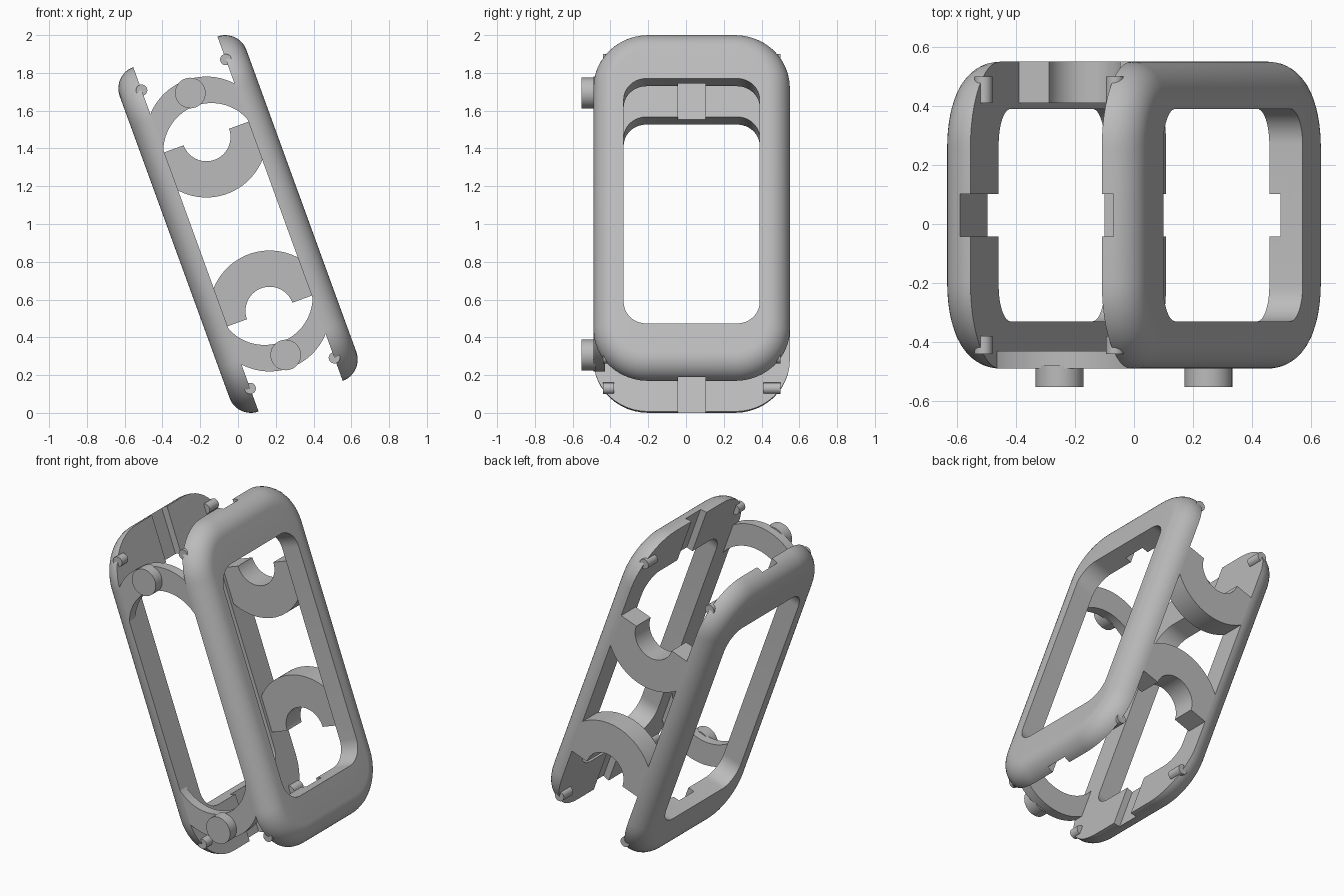
import bpy, bmesh
from math import sin, cos, pi, radians, acos
from mathutils import Matrix, Vector

if "Cube" in bpy.data.objects:
    bpy.data.objects.remove(bpy.data.objects["Cube"])

# One plain grey
grey = bpy.data.materials.new("plain_grey")
grey.use_nodes = True
colour = (0.5, 0.5, 0.5, 1)
grey.diffuse_color = colour
grey.node_tree.nodes["Principled BSDF"].inputs["Base Color"].default_value = colour

# Whole frame leans sideways around the y axis
LEAN = Matrix.Translation((0, 0, 1)) @ Matrix.Rotation(radians(-20), 4, 'Y')
INNER = 0.237          # distance from centre plane to plate inner faces
ROUND = 0.12           # plate thickness and edge rounding
MID_Y = 0.03
HALF_Y, HALF_Z = 0.52, 0.97
RING_Z, RING_R = 0.49, 0.32


def finish(bm, name):
    bmesh.ops.recalc_face_normals(bm, faces=bm.faces)
    mesh = bpy.data.meshes.new(name)
    bm.to_mesh(mesh)
    bm.free()
    mesh.materials.append(grey)
    obj = bpy.data.objects.new(name, mesh)
    bpy.context.collection.objects.link(obj)
    obj.matrix_world = LEAN
    return obj


def activate(obj):
    bpy.ops.object.select_all(action='DESELECT')
    obj.select_set(True)
    bpy.context.view_layer.objects.active = obj


def smooth(obj):
    activate(obj)
    bpy.ops.object.shade_smooth_by_angle(angle=radians(35))


def rounded_loop(bm, x, half_y, half_z, radius, steps=12):
    verts = []
    for q, (sy, sz) in enumerate(((1, 1), (-1, 1), (-1, -1), (1, -1))):
        for i in range(steps + 1):
            a = (q + i / steps) * pi / 2
            verts.append(bm.verts.new((x,
                                       MID_Y + sy * (half_y - radius) + radius * cos(a),
                                       sz * (half_z - radius) + radius * sin(a))))
    return verts


def side_plate(side, name):
    bm = bmesh.new()
    loops = [rounded_loop(bm, side * INNER, 0.36, 0.69, 0.12)]
    for i in range(13):
        t = i / 12 * pi / 2
        o = ROUND * (1 - cos(t))
        loops.append(rounded_loop(bm, side * (INNER + ROUND * sin(t)),
                                  HALF_Y - o, HALF_Z - o, 0.29 - o))
    loops.append(rounded_loop(bm, side * (INNER + ROUND), 0.36, 0.69, 0.12))
    n = len(loops[0])
    for a, b in zip(loops, loops[1:] + loops[:1]):
        for i in range(n):
            j = (i + 1) % n
            bm.faces.new((a[i], a[j], b[j], b[i]))
    plate = finish(bm, name)

    # Shallow grooves across the inner face at both ends
    bm = bmesh.new()
    for end in (-1, 1):
        bmesh.ops.create_cube(bm, size=1, matrix=Matrix.Translation((side * INNER, MID_Y, end * 0.84))
                              @ Matrix.Diagonal((0.08, 0.145, 0.5, 1)))
    cutter = finish(bm, "groove_cutter")
    cutter.hide_render = True
    activate(plate)
    mod = plate.modifiers.new("grooves", 'BOOLEAN')
    mod.operation, mod.solver, mod.object = 'DIFFERENCE', 'EXACT', cutter
    bpy.ops.object.modifier_apply(modifier=mod.name)
    bpy.data.objects.remove(cutter)
    smooth(plate)


def strip(name, outer, inner, y0, y1):
    """Solid between two matching xz curves, spanning y0 to y1."""
    bm = bmesh.new()
    rows = [[bm.verts.new((x, y, z)) for x, z in curve]
            for curve, y in ((outer, y0), (outer, y1), (inner, y1), (inner, y0))]
    for k in range(4):
        a, b = rows[k], rows[(k + 1) % 4]
        for i in range(len(a) - 1):
            bm.faces.new((a[i], a[i + 1], b[i + 1], b[i]))
    for i in (0, -1):
        bm.faces.new([r[i] for r in rows])
    smooth(finish(bm, name))


def arc(centre_z, r, end):
    a0 = acos(INNER / r)
    pts = []
    for i in range(41):
        a = a0 + (pi - 2 * a0) * i / 40
        pts.append((r * cos(a), end * (centre_z + r * sin(a))))
    return pts


def cylinder(name, x, z, r, y0, y1):
    bm = bmesh.new()
    bmesh.ops.create_cone(bm, cap_ends=True, segments=40, radius1=r, radius2=r, depth=y1 - y0,
                          matrix=Matrix.Translation((x, (y0 + y1) / 2, z)) @ Matrix.Rotation(pi / 2, 4, 'X'))
    smooth(finish(bm, name))


for side, label in ((1, "left"), (-1, "right")):
    side_plate(side, label + "_plate")

for end, label in ((1, "upper"), (-1, "lower")):
    # Thin front arch with a round knob
    strip(label + "_front_arch", arc(RING_Z, RING_R, end), arc(0.41, 0.255, end), -0.49, -0.43)
    cylinder(label + "_knob", 0, end * 0.738, 0.081, -0.553, -0.48)

    # Thick back half ring, trimmed where it meets the plates
    outer, inner = [], []
    for i in range(65):
        a = pi * i / 64
        reach = min(RING_R, INNER / max(abs(cos(a)), 0.001))
        outer.append((reach * cos(a), end * (RING_Z - reach * sin(a))))
        inner.append((0.128 * cos(a), end * (RING_Z - 0.128 * sin(a))))
    strip(label + "_back_half_ring", outer, inner, 0.41, 0.55)

    # Small locating pins near the plate corners
    for side, side_name in ((1, "left"), (-1, "right")):
        cylinder(f"{label}_{side_name}_back_pin", side * INNER, end * 0.84, 0.03, 0.41, 0.50)
        cylinder(f"{label}_{side_name}_front_pin", side * INNER, end * 0.84, 0.03, -0.44, -0.38)
